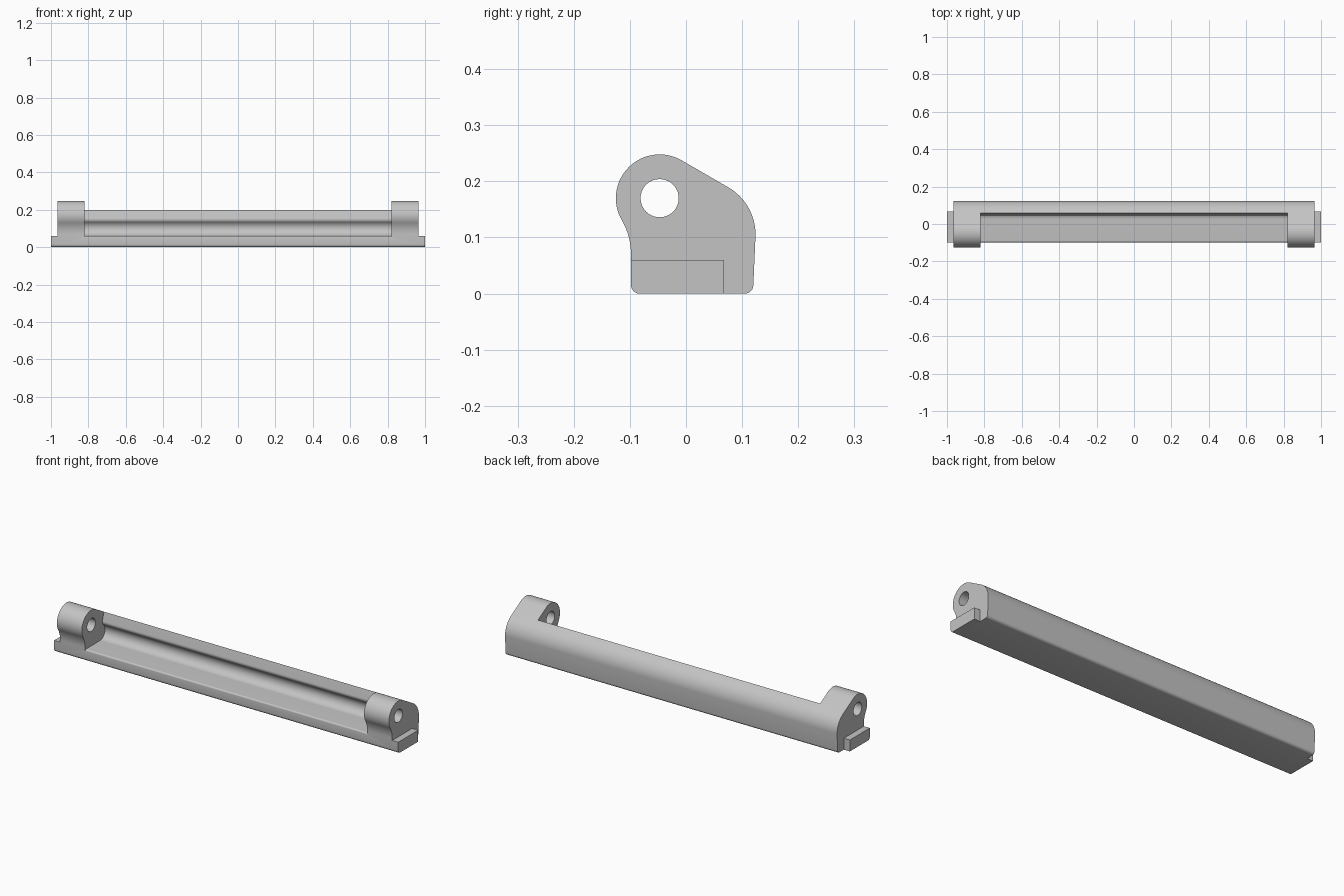
import bpy
import bmesh
from math import sin, cos, radians

if "Cube" in bpy.data.objects:
    bpy.data.objects.remove(bpy.data.objects["Cube"])

grey = bpy.data.materials.new("plain_grey")
grey.use_nodes = True
grey.diffuse_color = (0.55, 0.55, 0.55, 1)
grey.node_tree.nodes["Principled BSDF"].inputs["Base Color"].default_value = (0.55, 0.55, 0.55, 1)


def arc(cy, cz, radius, start, end, steps=12):
    """Points of an arc in the YZ plane, angles in degrees."""
    angles = [radians(start + (end - start) * i / steps) for i in range(steps + 1)]
    return [(cy + radius * cos(a), cz + radius * sin(a)) for a in angles]


def extrude(name, loops, x0, x1):
    """Fill closed YZ loops (outline, then holes) and extrude along X."""
    bm = bmesh.new()
    edges = []
    for loop in loops:
        verts = [bm.verts.new((x0, y, z)) for y, z in loop]
        edges += [bm.edges.new((v, verts[i - 1])) for i, v in enumerate(verts)]
    bmesh.ops.triangle_fill(bm, edges=edges, use_beauty=True)
    result = bmesh.ops.extrude_face_region(bm, geom=bm.faces[:], use_keep_orig=True)
    moved = [g for g in result["geom"] if isinstance(g, bmesh.types.BMVert)]
    bmesh.ops.translate(bm, verts=moved, vec=(x1 - x0, 0, 0))
    bmesh.ops.recalc_face_normals(bm, faces=bm.faces[:])
    mesh = bpy.data.meshes.new(name)
    bm.to_mesh(mesh)
    bm.free()
    obj = bpy.data.objects.new(name, mesh)
    bpy.context.collection.objects.link(obj)
    mesh.materials.append(grey)
    return obj


def activate(obj):
    bpy.ops.object.select_all(action="DESELECT")
    obj.select_set(True)
    bpy.context.view_layer.objects.active = obj


front, bottom_r = -0.098, 0.015
bottom_front = arc(front + bottom_r, bottom_r, bottom_r, 270, 180, 6)

# Full-length body: knuckle, sloped top, rounded back, filleted base
outline = (
    bottom_front
    + arc(front - 0.123, 0.0695, 0.123, 0, 30, 10)
    + arc(-0.047, 0.17, 0.078, 210, 60, 32)[1:]
    + arc(0.0265, 0.105, 0.0975, 60, 0, 16)
    + arc(0.105, bottom_r, bottom_r, 0, -90, 6)
)
pin_hole = arc(-0.047, 0.17, 0.034, 0, 360, 40)[:-1]
body = extrude("hinge_body", [outline, pin_hole], -0.965, 0.965)

# Channel between the knuckles: front lip, floor, cove, rounded nose, wall
channel = (
    [(-0.2, 0.052)]
    + arc(front + 0.008, 0.052, 0.008, 180, 90, 6)
    + arc(0.025, 0.102, 0.042, -90, 50, 18)
    + arc(0.065, 0.1495, 0.02, 230, 165, 10)[1:]
    + [(0.0739, 0.26), (-0.2, 0.26)]
)
cutter = extrude("channel_cutter", [channel], -0.82, 0.82)
cutter.hide_render = True

cut = body.modifiers.new("channel", "BOOLEAN")
cut.operation = "DIFFERENCE"
cut.solver = "EXACT"
cut.object = cutter
activate(body)
bpy.ops.object.modifier_apply(modifier=cut.name)
bpy.data.objects.remove(cutter)

# End tabs
tab = bottom_front + [(front, 0.06), (0.068, 0.06), (0.068, 0)]
tabs = [
    extrude("left_tab", [tab], 0.965, 1.0),
    extrude("right_tab", [tab], -1.0, -0.965),
]

for obj in [body] + tabs:
    activate(obj)
    bpy.ops.object.shade_smooth_by_angle(angle=radians(30))
